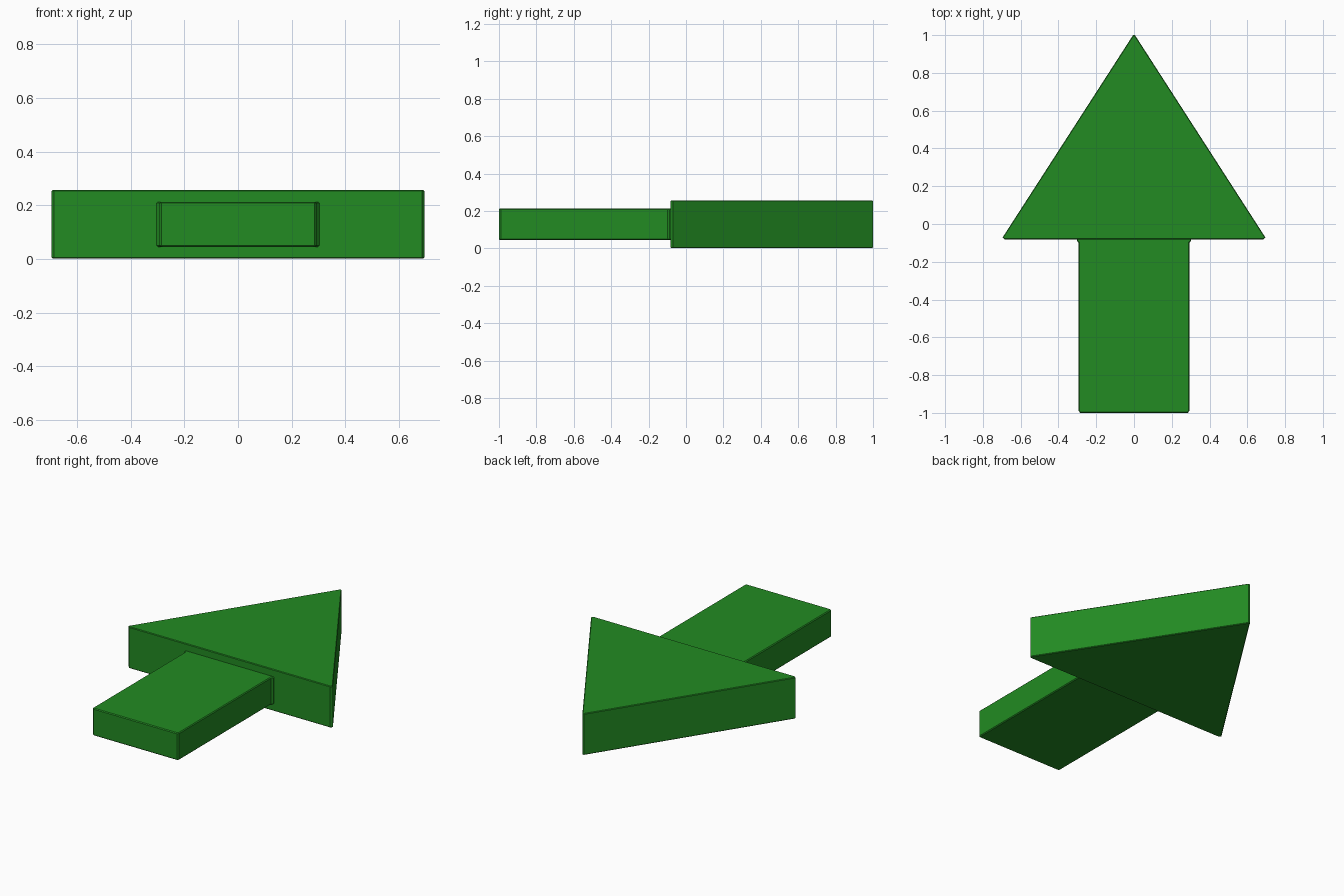
import bpy
import bmesh

cube = bpy.data.objects.get("Cube")
if cube:
    bpy.data.objects.remove(cube, do_unlink=True)

# Single green material
green = bpy.data.materials.new("forest_green")
green.use_nodes = True
color = (0.016, 0.258, 0.016, 1)
green.diffuse_color = color
green.node_tree.nodes["Principled BSDF"].inputs["Base Color"].default_value = color


def prism(name, half_outline, z0, z1, bevel):
    """Mirror a right-hand outline, extrude it upwards and soften the rims."""
    outline = half_outline + [(-x, y) for x, y in reversed(half_outline)]
    bm = bmesh.new()
    base = bm.faces.new([bm.verts.new((x, y, z0)) for x, y in outline])
    top = bmesh.ops.extrude_face_region(bm, geom=[base], use_keep_orig=True)
    verts = [g for g in top["geom"] if isinstance(g, bmesh.types.BMVert)]
    bmesh.ops.translate(bm, verts=verts, vec=(0, 0, z1 - z0))
    bmesh.ops.recalc_face_normals(bm, faces=bm.faces)
    rims = [e for e in bm.edges if abs(e.verts[0].co.z - e.verts[1].co.z) < 1e-5]
    bmesh.ops.bevel(bm, geom=rims, offset=bevel, segments=1, profile=0.5,
                    affect='EDGES', clamp_overlap=True)
    bmesh.ops.recalc_face_normals(bm, faces=bm.faces)
    mesh = bpy.data.meshes.new(name)
    bm.to_mesh(mesh)
    bm.free()
    mesh.materials.append(green)
    obj = bpy.data.objects.new(name, mesh)
    bpy.context.collection.objects.link(obj)
    return obj


# Triangular head with clipped corners
prism("arrow_head", [(0.685, -0.082), (0.695, -0.07), (0.005, 1.0)], 0.005, 0.26, 0.004)

# Flat shaft, flaring slightly where it meets the head
prism("arrow_shaft",
      [(0.285, -1.0), (0.293, -0.99), (0.293, -0.1), (0.303, -0.088), (0.303, -0.07)],
      0.048, 0.216, 0.005)

# Rest the model on the ground
for obj in bpy.context.collection.objects:
    if obj.name.startswith("arrow_"):
        obj.location.z = -0.003
